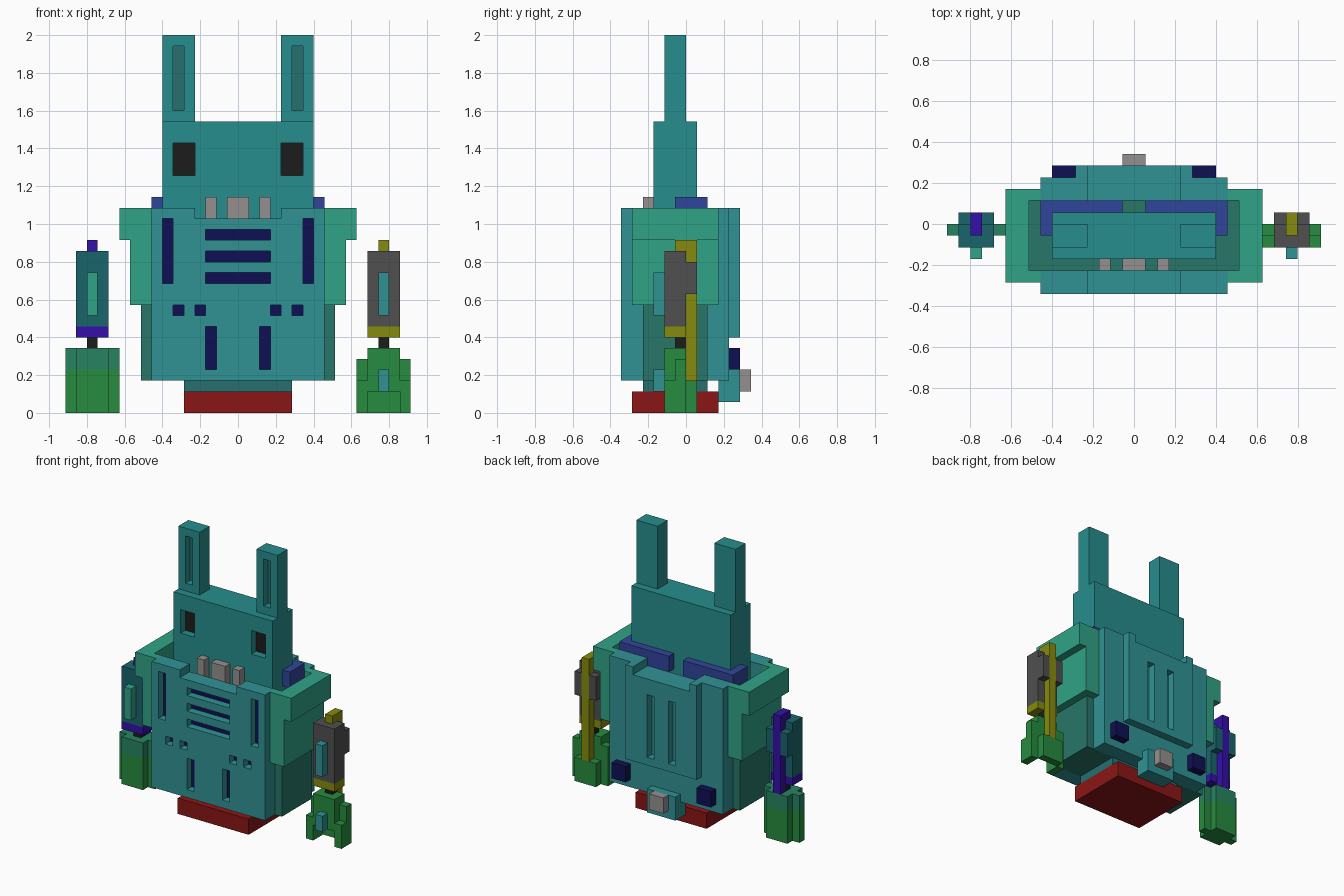
import bpy, bmesh

if "Cube" in bpy.data.objects:
    bpy.data.objects.remove(bpy.data.objects["Cube"])

U = 2 / 35  # one block of the model


def material(name, rgb):
    m = bpy.data.materials.new(name)
    m.diffuse_color = (*rgb, 1)
    m.use_nodes = True
    m.node_tree.nodes["Principled BSDF"].inputs["Base Color"].default_value = m.diffuse_color
    return m


TEAL = material("teal", (0.02, 0.27, 0.27))
PLATE = material("plate_teal", (0.03, 0.29, 0.30))
SHELL = material("shell_green", (0.03, 0.37, 0.24))
BODY = material("body_green", (0.02, 0.18, 0.14))
INNER = material("inner_teal", (0.02, 0.16, 0.16))
NAVY = material("navy", (0.005, 0.005, 0.09))
BLUE = material("blue", (0.03, 0.06, 0.33))
BLACK = material("black", (0.012, 0.012, 0.012))
GREY = material("grey", (0.3, 0.28, 0.28))
DARK = material("dark_grey", (0.08, 0.08, 0.08))
RED = material("red", (0.26, 0.008, 0.008))
GREEN = material("green", (0.02, 0.26, 0.05))
CUFF = material("cuff_green", (0.02, 0.23, 0.12))
ARM = material("arm_teal", (0.01, 0.13, 0.15))
PURPLE = material("purple", (0.035, 0.005, 0.4))
YELLOW = material("yellow", (0.24, 0.26, 0.004))


def mirrored(boxes):
    return boxes + [(-b[1], -b[0], *b[2:]) for b in boxes]


def blocks(name, mat, boxes, mirror=False):
    """One object made of boxes (x0, x1, y0, y1, z0, z1), in block units."""
    bm = bmesh.new()
    for b in mirrored(boxes) if mirror else boxes:
        made = bmesh.ops.create_cube(bm, size=1)["verts"]
        for v in made:
            v.co = [U * (b[2 * i] if v.co[i] < 0 else b[2 * i + 1]) for i in range(3)]
    me = bpy.data.meshes.new(name)
    bm.to_mesh(me)
    bm.free()
    ob = bpy.data.objects.new(name, me)
    bpy.context.collection.objects.link(ob)
    if mat:
        me.materials.append(mat)
    return ob


def carve(ob, boxes, mirror=False):
    cutter = blocks(ob.name + "_cutter", None, boxes, mirror)
    cutter.hide_render = True
    cutter.hide_viewport = True
    cutter.display_type = 'WIRE'
    mod = ob.modifiers.new("carve", 'BOOLEAN')
    mod.operation = 'DIFFERENCE'
    mod.solver = 'EXACT'
    mod.object = cutter


def slots(ob, name, mat, rects, y, mirror=True):
    """Recess rectangles (x0, x1, z0, z1) one block into a front face at y, with a coloured floor."""
    carve(ob, [(a, b, y - 1, y + 1, c, d) for a, b, c, d in rects], mirror)
    blocks(name, mat, [(a, b, y + 0.95, y + 1.05, c, d) for a, b, c, d in rects], mirror)


# Base and body core
blocks("base", RED, [(-5, 5, -5, 3, 0, 2)])
blocks("waist", INNER, [(-5, 5, -4, 2, 2, 3)])
blocks("body_core", BODY, [(-9, 9, -4, 2, 3, 15)])

# Side armour and shoulder rims around the open collar
blocks("side_armour", SHELL, [(8, 10, -5, 3, 10, 15), (9, 10, -5, 3, 15, 16),
                              (8, 9, -5, -4, 15, 16), (8, 9, 2, 3, 15, 16)], True)
blocks("shoulder_rim", SHELL, [(9, 11, -5, 3, 16, 19), (8, 9, -5, -4, 16, 19),
                               (8, 9, 2, 3, 16, 19)], True)

# Chest plate with a neck notch and recessed slots
chest = blocks("chest_plate", PLATE, [(-8, 8, -6, -4, 3, 19)])
carve(chest, [(-4, 4, -7, -3, 18, 20)])
slots(chest, "chest_side_slots", NAVY,
      [(6, 7, 12, 18), (5, 6, 9, 10), (3, 4, 9, 10), (2, 3, 4, 8)], -6)
slots(chest, "chest_vents", NAVY, [(-3, 3, z, z + 1) for z in (12, 14, 16)], -6, False)

# Back plate, raised panel, lamps and tail
back = blocks("back_plate", PLATE, [(-8, 8, 2, 4, 3, 19)])
carve(back, [(-4, 4, 1, 5, 18, 20)])
panel = blocks("back_panel", PLATE, [(-5, 5, 4, 5, 7, 19)])
carve(panel, [(-4, 4, 3, 6, 18, 20)])
carve(panel, [(1, 2, 3, 6, 8, 16)], True)
blocks("back_lamps", NAVY, [(5, 7, 4, 5, 4, 6)], True)
blocks("tail_mount", PLATE, [(-2, 2, 3, 5, 1, 4)])
blocks("tail_knob", GREY, [(-1, 1, 5, 6, 2, 4)])

# Head with recessed eyes, ears with grooves, teeth and collar
head = blocks("head", TEAL, [(-7, 7, -3, 1, 15, 27)])
slots(head, "eyes", BLACK, [(4, 6, 22, 25)], -3)
ears = blocks("ears", TEAL, [(4, 7, -2, 0, 27, 35)], True)
slots(ears, "ear_grooves", INNER, [(5, 6, 28, 34)], -2)
blocks("teeth", GREY, [(-3, -2, -4, -3, 17, 20), (-1, 1, -4, -3, 17, 20), (2, 3, -4, -3, 17, 20)])
blocks("collar", BLUE, [(1, 8, 1, 2, 18, 20), (7, 8, -1, 1, 18, 20)], True)

# Arms: same build on both sides, different colours and strap length
for side, s, skin, trim, strap_z in (("left", -27, ARM, PURPLE, 6), ("right", 0, DARK, YELLOW, 3)):
    def arm(part, mat, boxes):
        blocks(side + "_" + part, mat, [(b[0] + s, b[1] + s, *b[2:]) for b in boxes])
    arm("upper_arm", skin, [(12, 15, -2, 0, 8, 15)])
    arm("arm_pads", skin, [(12, 13, 0, 1, 11, 14), (14, 15, 0, 1, 11, 14)])
    arm("arm_badge", SHELL if s else PLATE, [(13, 14, -3, -2, 9, 13)])
    arm("elbow_band", trim, [(12, 15, -2, 0, 7, 8)])
    arm("arm_strap", trim, [(13, 14, 0, 1, strap_z, 16), (13, 14, -1, 0, 15, 16)])
    arm("wrist", BLACK, [(13, 14, -1, 0, 6, 7)])

# Left hand: closed fist with a cuff
for part, mat, z0, z1 in (("left_fist", GREEN, 0, 4), ("left_cuff", CUFF, 4, 6)):
    blocks(part, mat, [(-15, -12, -2, 1, z0, z1), (-16, -15, -1, 0, z0, z1),
                       (-12, -11, -1, 0, z0, z1)])

# Right hand: open claw with side prongs and a back plate
blocks("right_hand", GREEN, [(12, 15, -2, 0, 2, 6), (12, 15, 0, 1, 0, 3)])
for x in (11, 15):
    blocks("right_prong", GREEN, [(x, x + 1, -2, 0, 0, 3), (x, x + 1, -1, 0, 3, 5)])
blocks("right_hand_badge", PLATE, [(13, 14, -3, -2, 2, 4)])
